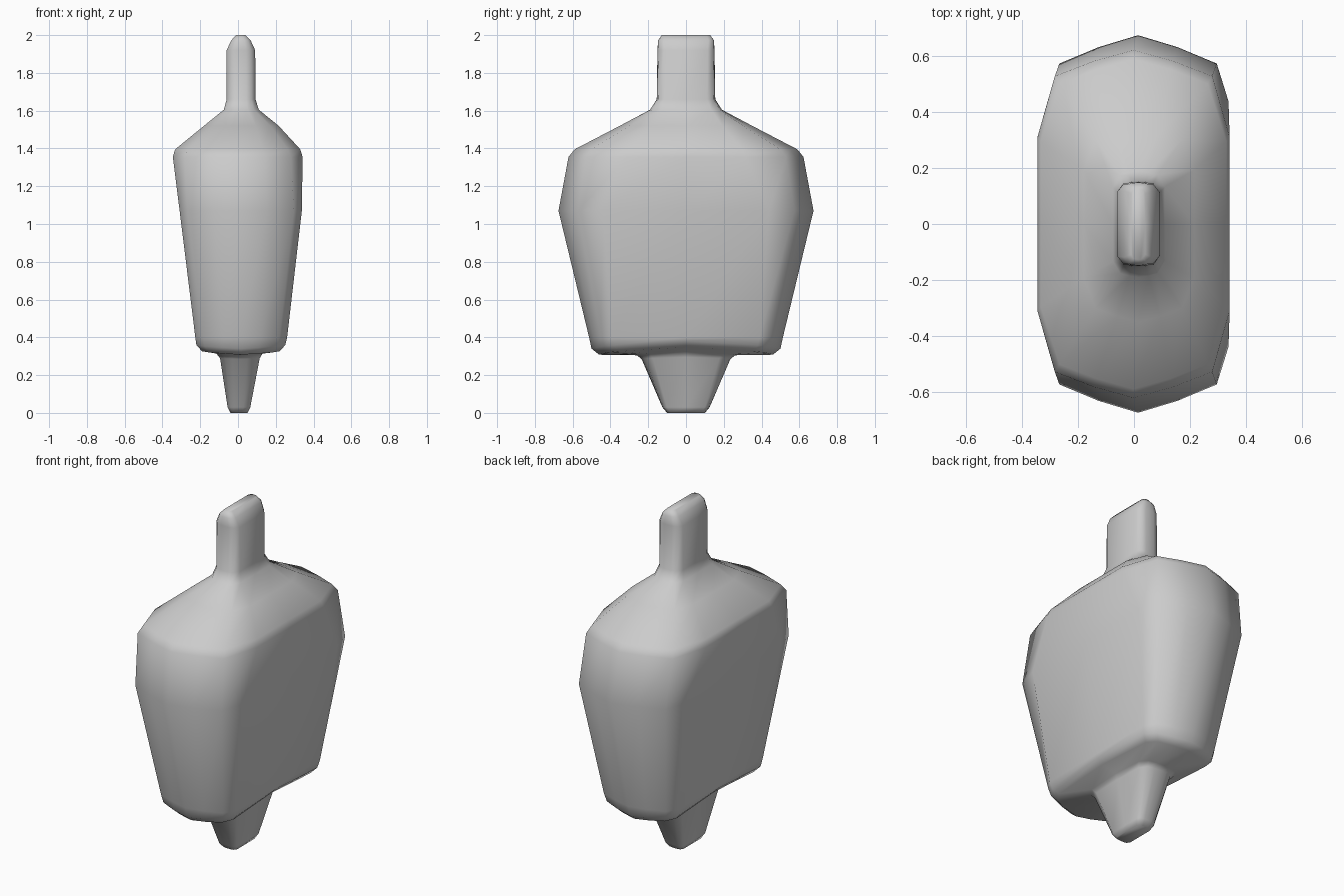
import bpy
import bmesh

if "Cube" in bpy.data.objects:
    bpy.data.objects.remove(bpy.data.objects["Cube"])

# Ring: z, left x, right x, half depth, corner x, corner y, side y (fractions), lift of the sides
RINGS = [
    # tapered foot
    (0.005, -0.04, 0.05, 0.10, .75, .96, .80, 0),
    (0.03, -0.055, 0.065, 0.125, .75, .95, .80, 0),
    (0.285, -0.095, 0.115, 0.235, .75, .93, .75, 0.01),
    (0.305, -0.115, 0.13, 0.26, .75, .93, .75, 0.02),
    # underside and rounded lower rim
    (0.308, -0.19, 0.22, 0.46, .82, .90, .78, 0.04),
    (0.34, -0.22, 0.25, 0.50, .82, .88, .76, 0.04),
    (0.40, -0.226, 0.26, 0.513, .83, .88, .76, 0),
    # body flaring up to the shoulders
    (1.07, -0.309, 0.338, 0.675, .87, .85, .65, 0),
    (1.355, -0.345, 0.342, 0.622, .82, .85, .50, 0),
    (1.395, -0.333, 0.330, 0.59, .80, .85, .50, 0),
    # sloping shoulders
    (1.52, -0.18, 0.215, 0.35, .78, .86, .55, 0),
    (1.605, -0.075, 0.11, 0.19, .72, .93, .70, 0),
    # neck and rounded ridge on top
    (1.66, -0.06, 0.093, 0.155, .70, .95, .72, 0),
    (1.92, -0.06, 0.091, 0.151, .70, .95, .76, 0),
    (1.972, -0.036, 0.067, 0.148, .70, .96, .80, 0),
    (2.00, -0.01, 0.04, 0.128, .70, .97, .85, 0),
]


def ring_points(z, left, right, depth, cx, cy, sy, lift):
    """Sixteen points around a rounded, slightly pointed outline."""
    quarter = [(0, 1), (cx * .5, (1 + cy) / 2 + .012), (cx, cy), (1, sy)]
    plan = [(fx, -fy) for fx, fy in quarter] + [(1, 0)]
    plan += [(fx, fy) for fx, fy in reversed(quarter)]
    plan += [(-fx, fy) for fx, fy in quarter[1:]] + [(-1, 0)]
    plan += [(-fx, -fy) for fx, fy in reversed(quarter[1:])]
    mid, half = (left + right) / 2, (right - left) / 2
    return [(mid + half * fx, depth * fy, z + lift * abs(fx) * (1 - .7 * abs(fy)))
            for fx, fy in plan]


# One continuous skin through foot, body and neck
bm = bmesh.new()
loops = [[bm.verts.new(p) for p in ring_points(*r)] for r in RINGS]
for low, high in zip(loops, loops[1:]):
    n = len(low)
    for i in range(n):
        j = (i + 1) % n
        bm.faces.new((low[i], low[j], high[j], high[i]))

# End caps with a small flat middle
bm.faces.new(list(reversed(loops[0])))
bm.faces.new(loops[-1])
bmesh.ops.translate(bm, verts=loops[0], vec=(0, 0, -RINGS[0][0]))
bmesh.ops.recalc_face_normals(bm, faces=bm.faces)

mesh = bpy.data.meshes.new("necked_body")
bm.to_mesh(mesh)
bm.free()
body = bpy.data.objects.new("necked_body", mesh)
bpy.context.collection.objects.link(body)

bpy.context.view_layer.objects.active = body
body.select_set(True)
bpy.ops.object.shade_smooth_by_angle(angle=1.2)
